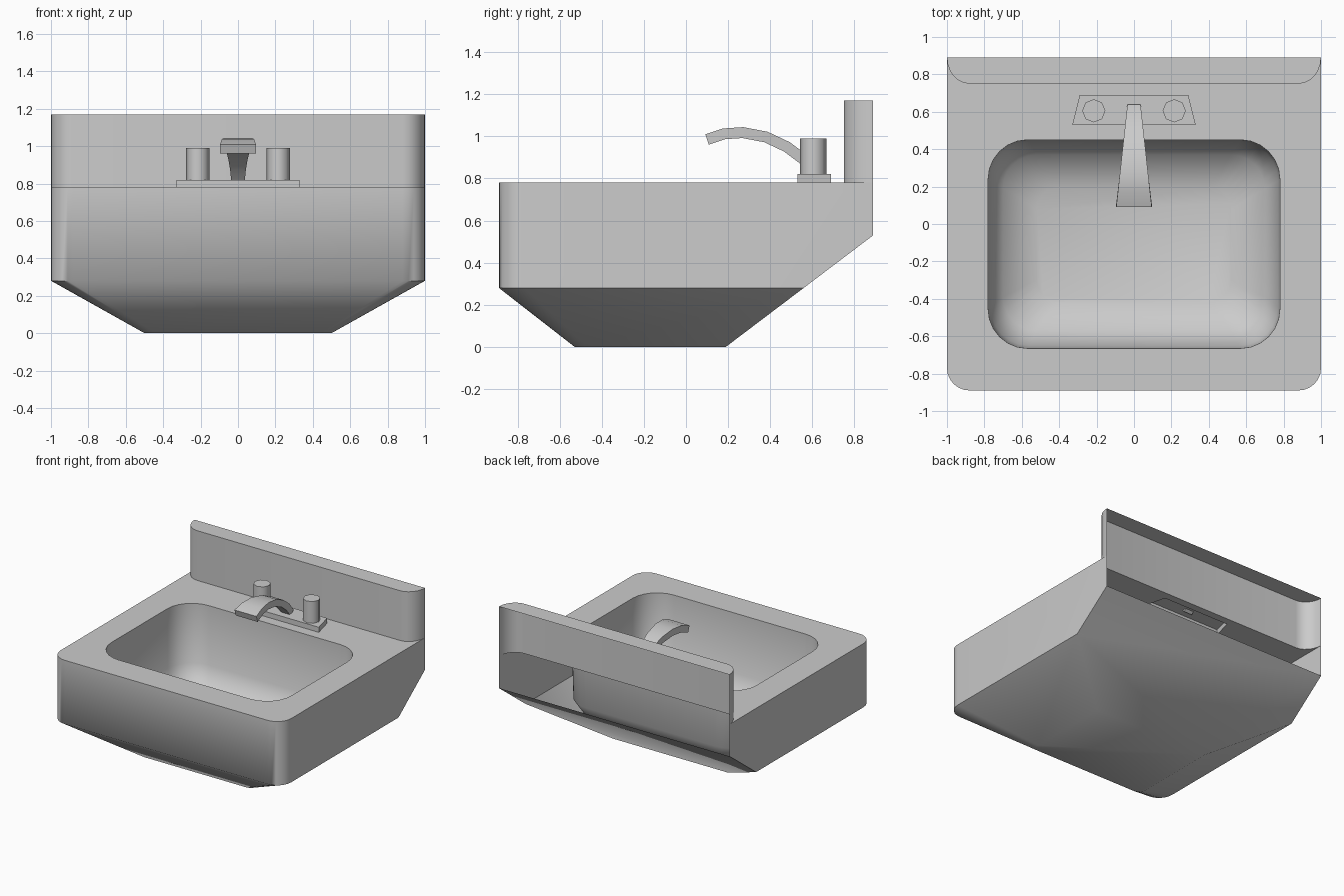
import bpy, bmesh, math
from mathutils import Vector

if "Cube" in bpy.data.objects:
    bpy.data.objects.remove(bpy.data.objects["Cube"])

RIM, TOP = 0.78, 1.17


def finish(name, bm, angle):
    bmesh.ops.remove_doubles(bm, verts=bm.verts, dist=1e-5)
    bmesh.ops.recalc_face_normals(bm, faces=bm.faces)
    mesh = bpy.data.meshes.new(name)
    bm.to_mesh(mesh)
    bm.free()
    obj = bpy.data.objects.new(name, mesh)
    bpy.context.collection.objects.link(obj)
    bpy.ops.object.select_all(action='DESELECT')
    obj.select_set(True)
    bpy.context.view_layer.objects.active = obj
    bpy.ops.object.shade_smooth_by_angle(angle=math.radians(angle))
    return obj


def arc(cx, cy, rx, ry, a0, a1, n=6):
    return [(cx + rx * math.cos(math.radians(a0 + (a1 - a0) * i / n)),
             cy + ry * math.sin(math.radians(a0 + (a1 - a0) * i / n))) for i in range(n + 1)]


def mirrored(half):
    return half + [(-x, y) for x, y in reversed(half)]


def u_profile(hx, back, front, r):
    return mirrored([(hx, back)] + arc(hx - r, front + r, r, r, 0, -90))


def rounded_rect(hx, back, front, r):
    return mirrored(arc(hx - r, back - r, r, r, 90, 0) + arc(hx - r, front + r, r, r, 0, -90))


def verts(bm, pts, z):
    return [bm.verts.new((x, y, z)) for x, y in pts]


def bridge(bm, a, b, closed=True):
    n = len(a)
    for i in range(n if closed else n - 1):
        j = (i + 1) % n
        bm.faces.new((a[i], a[j], b[j], b[i]))


def loop_edges(bm, vs):
    out = []
    for a, b in zip(vs, vs[1:] + vs[:1]):
        out.append(bm.edges.get((a, b)) or bm.edges.new((a, b)))
    return out


splash_front = mirrored(arc(0.88, 0.89, 0.12, 0.14, 0, -90))
base_plan = [(0.33, 0.53), (0.29, 0.69), (-0.29, 0.69), (-0.33, 0.53)]

# Sink body: outer shell with an open back
bm = bmesh.new()
top = verts(bm, u_profile(1, 0.89, -0.89, 0.12), RIM)
low = verts(bm, u_profile(1, 0.56, -0.89, 0.12), 0.28)
foot = verts(bm, u_profile(0.5, 0.19, -0.53, 0.06), 0)
bridge(bm, top, low, closed=False)
bridge(bm, low, foot, closed=False)
bm.faces.new(foot)
heel = verts(bm, [(1, 0.89), (-1, 0.89)], 0.53)
bm.faces.new((top[0], low[0], heel[0]))
bm.faces.new((top[-1], heel[1], low[-1]))
bm.faces.new((foot[0], foot[-1], low[-1], heel[1], heel[0], low[0]))

# Bowl
levels = [(0.78, 0.45, -0.665, 0.21, RIM), (0.77, 0.44, -0.65, 0.21, 0.32),
          (0.70, 0.37, -0.57, 0.18, 0.19), (0.52, 0.20, -0.42, 0.12, 0.11)]
rings = [verts(bm, rounded_rect(*p[:4]), p[4]) for p in levels]
for a, b in zip(rings, rings[1:]):
    bridge(bm, a, b)
bm.faces.new(rings[-1])

# Deck, left open under the hollow backsplash and faucet base
inner = verts(bm, splash_front[1:-1], RIM)
edges = loop_edges(bm, top + inner[::-1]) + loop_edges(bm, rings[0])
edges += loop_edges(bm, verts(bm, base_plan, RIM))
bmesh.ops.triangle_fill(bm, edges=edges, use_beauty=True, normal=(0, 0, 1))
finish("sink_body", bm, 60)

# Backsplash: front panel and cap, open at the back
bm = bmesh.new()
a, b = verts(bm, splash_front, RIM), verts(bm, splash_front, TOP)
bridge(bm, a, b, closed=False)
bm.faces.new(b)
finish("backsplash", bm, 40)

# Faucet base plate
bm = bmesh.new()
a, b = verts(bm, base_plan, RIM), verts(bm, base_plan, 0.82)
bridge(bm, a, b)
bm.faces.new(b)
finish("faucet_base", bm, 40)

# Tap handles
for side, name in ((-1, "handle_left"), (1, "handle_right")):
    bm = bmesh.new()
    plan = arc(0.215 * side, 0.605, 0.062, 0.062, 0, 360, 8)[:-1]
    a, b = verts(bm, plan, 0.82), verts(bm, plan, 0.99)
    bridge(bm, a, b)
    bm.faces.new(b)
    finish(name, bm, 50)

# Spout: rectangle swept along an arch, widening to the tip
path = [Vector(p) for p in ((0.62, 0.82), (0.56, 0.89), (0.48, 0.95), (0.38, 0.997),
                            (0.27, 1.018), (0.18, 1.012), (0.10, 0.985))]
bm = bmesh.new()
rings = []
for i, p in enumerate(path):
    t = (path[min(i + 1, len(path) - 1)] - path[max(i - 1, 0)]).normalized()
    n = Vector((t.y, -t.x)) * 0.026
    w = 0.035 + 0.06 * (0.62 - p.x) / 0.52
    rings.append([bm.verts.new((x, p.x + s * n.x, p.y + s * n.y))
                  for x, s in ((w, 1), (-w, 1), (-w, -1), (w, -1))])
for a, b in zip(rings, rings[1:]):
    bridge(bm, a, b)
bm.faces.new(rings[0])
bm.faces.new(rings[-1])
finish("spout", bm, 40)
